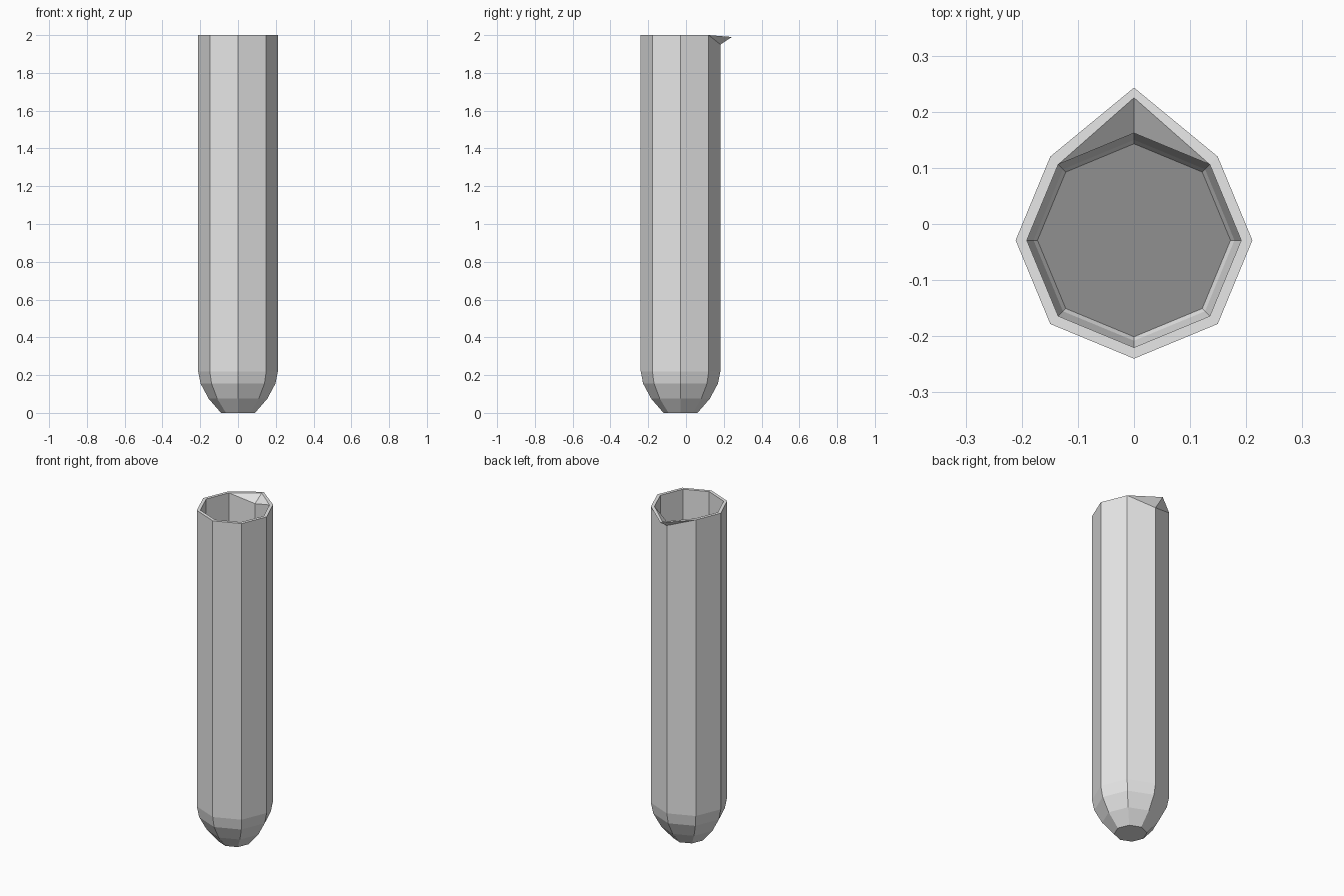
import bpy, bmesh, math

if "Cube" in bpy.data.objects:
    bpy.data.objects.remove(bpy.data.objects["Cube"])

CY = -0.029      # tube axis offset, the spout balances it
SIDES = 8
BACK = 2         # index of the corner that carries the spout


def material(name, grey):
    m = bpy.data.materials.new(name)
    m.diffuse_color = (grey, grey, grey, 1)
    m.use_nodes = True
    m.node_tree.nodes["Principled BSDF"].inputs["Base Color"].default_value = m.diffuse_color
    return m


def ring(bm, r, z):
    return [bm.verts.new((r * math.cos(math.tau * i / SIDES),
                          CY + r * math.sin(math.tau * i / SIDES), z))
            for i in range(SIDES)]


def bridge(bm, a, b):
    for i in range(SIDES):
        j = (i + 1) % SIDES
        bm.faces.new((a[i], a[j], b[j], b[i]))


def finish(bm, name, mat):
    bmesh.ops.recalc_face_normals(bm, faces=bm.faces)
    me = bpy.data.meshes.new(name)
    bm.to_mesh(me)
    bm.free()
    me.materials.append(mat)
    ob = bpy.data.objects.new(name, me)
    bpy.context.collection.objects.link(ob)


def shell(bm, profile, tip_y):
    """Wall with a closed base and a pulled-out spout; returns the lip loop."""
    rings = [ring(bm, r, z) for r, z in profile]
    bm.faces.new(rings[0])
    top = rings[-1]
    top[BACK].co.z = 1.95
    for a, b in zip(rings, rings[1:]):
        bridge(bm, a, b)
    # spout: two triangles leaning out to the tip
    tip = bm.verts.new((0, tip_y, 1.99))
    for side in (BACK - 1, BACK + 1):
        bm.faces.new((top[side], top[BACK], tip))
    lip = list(top)
    lip[BACK] = tip
    return lip


glass = material("light_grey", 0.8)
dark = material("dark_grey", 0.28)

# tube: outer wall, inner wall and rim
bm = bmesh.new()
outer = shell(bm, [(0.09, 0), (0.155, 0.075), (0.198, 0.155), (0.211, 0.22), (0.211, 2)], 0.243)
inner = shell(bm, [(0.08, 0.02), (0.14, 0.083), (0.179, 0.16), (0.191, 0.22), (0.191, 2)], 0.225)
bridge(bm, outer, inner)
finish(bm, "tube", glass)

# dark filling in the rounded bottom
bm = bmesh.new()
low, high = ring(bm, 0.14, 0.09), ring(bm, 0.172, 0.147)
bridge(bm, low, high)
bm.faces.new(low)
bm.faces.new(high)
finish(bm, "filling", dark)
